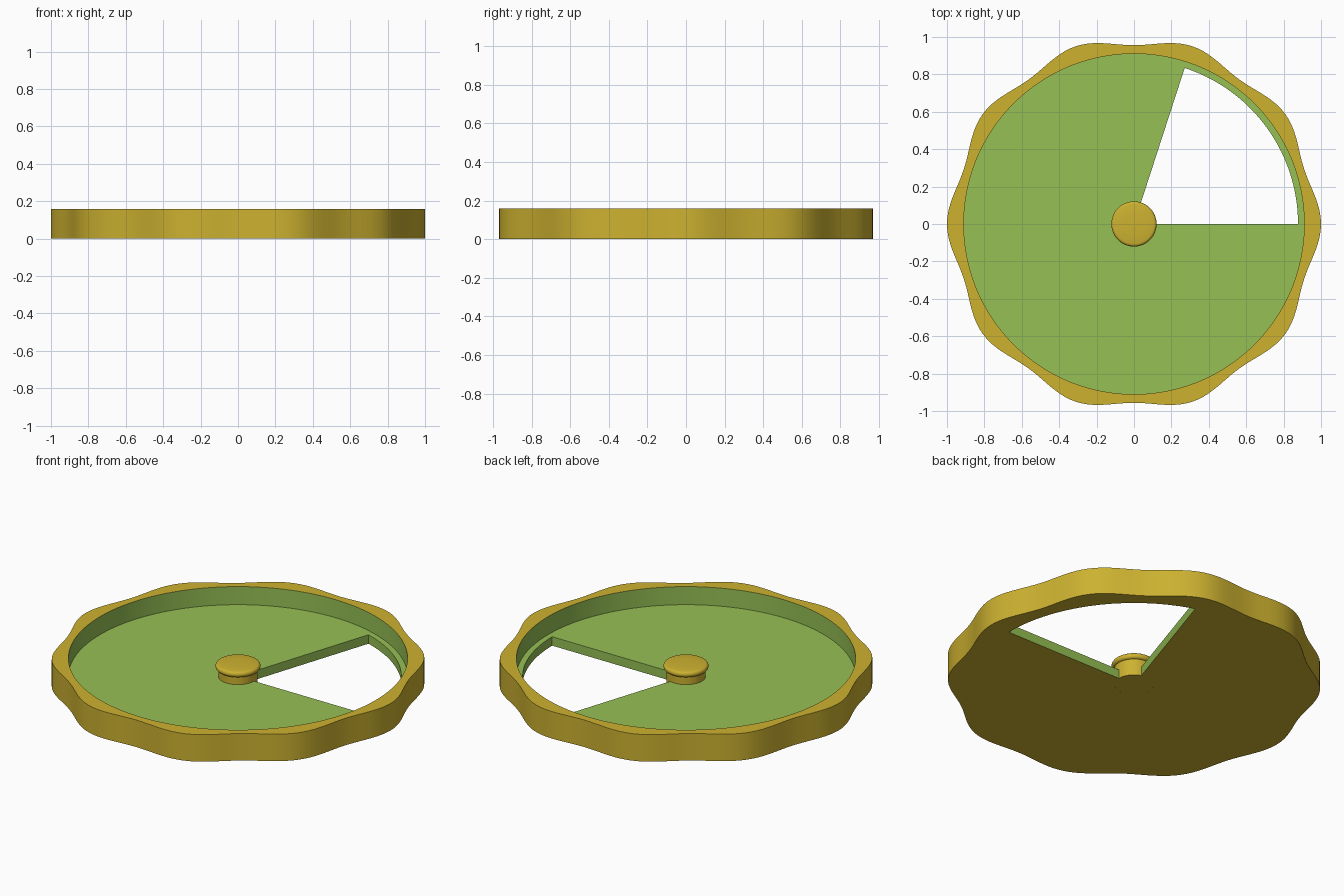
import bpy, bmesh, math

if "Cube" in bpy.data.objects:
    bpy.data.objects.remove(bpy.data.objects["Cube"])

SEG = 180                       # angular steps of 2 degrees
WEDGE = SEG * 72 // 360         # steps covered by the window
R_HUB, R_WIN, R_REC = 0.106, 0.877, 0.91
Z_FLOOR, Z_TOP = 0.053, 0.16


def make_material(name, rgb):
    m = bpy.data.materials.new(name)
    m.diffuse_color = (*rgb, 1)
    m.use_nodes = True
    m.node_tree.nodes["Principled BSDF"].inputs["Base Color"].default_value = m.diffuse_color
    return m


gold = make_material("gold", (0.61, 0.445, 0.03))
green = make_material("green", (0.305, 0.527, 0.091))


def finish(name, bm, mats):
    bmesh.ops.remove_doubles(bm, verts=bm.verts, dist=1e-5)
    bmesh.ops.recalc_face_normals(bm, faces=bm.faces)
    me = bpy.data.meshes.new(name)
    bm.to_mesh(me)
    bm.free()
    for m in mats:
        me.materials.append(m)
    ob = bpy.data.objects.new(name, me)
    bpy.context.collection.objects.link(ob)
    bpy.ops.object.select_all(action='DESELECT')
    ob.select_set(True)
    bpy.context.view_layer.objects.active = ob
    bpy.ops.object.shade_smooth_by_angle(angle=math.radians(35))
    return ob


# Scalloped dial with a round recess and a wedge-shaped window
def dial_point(i, r, z):
    a = 2 * math.pi * i / SEG
    if r is None:               # ten-lobed outer edge
        r = 0.978 + 0.022 * math.cos(10 * a)
    return (r * math.cos(a), r * math.sin(a), z)


rim = [(R_WIN, 0), (R_REC, 0), (None, 0), (None, Z_TOP),
       (R_REC, Z_TOP), (R_REC, Z_FLOOR), (R_WIN, Z_FLOOR)]
rim_mat = [0, 0, 0, 0, 1, 1]
full = [(R_HUB, 0)] + rim + [(R_HUB, Z_FLOOR)]
full_mat = [0] + rim_mat + [1]

bm = bmesh.new()


def quad(points, mat):
    f = bm.faces.new([bm.verts.new(p) for p in points])
    f.material_index = mat


for i in range(SEG):
    if i < WEDGE:               # window: rim only, closed by its inner wall
        prof, mats = rim + rim[:1], rim_mat + [1]
    else:
        prof, mats = full + full[:1], full_mat + [1]
    for p, q, m in zip(prof, prof[1:], mats):
        quad([dial_point(i, *p), dial_point(i + 1, *p),
              dial_point(i + 1, *q), dial_point(i, *q)], m)

# Straight side walls of the window
for i in (0, WEDGE):
    quad([dial_point(i, R_HUB, 0), dial_point(i, R_WIN, 0),
          dial_point(i, R_WIN, Z_FLOOR), dial_point(i, R_HUB, Z_FLOOR)], 1)
finish("dial", bm, [gold, green])

# Centre pin with a rounded cap
profile = [(0, 0), (R_HUB, 0), (R_HUB, 0.098)]
for k in range(9):              # rounded cap edge
    a = math.pi * (k / 8 - 0.5)
    profile.append((0.106 + 0.015 * math.cos(a), 0.115 + 0.017 * math.sin(a)))
profile += [(0.06, 0.135), (0, 0.136)]
bm = bmesh.new()
vs = [bm.verts.new((r, 0, z)) for r, z in profile]
es = [bm.edges.new(e) for e in zip(vs, vs[1:])]
bmesh.ops.spin(bm, geom=vs + es, cent=(0, 0, 0), axis=(0, 0, 1),
               angle=2 * math.pi, steps=60)
finish("centre_pin", bm, [gold])
